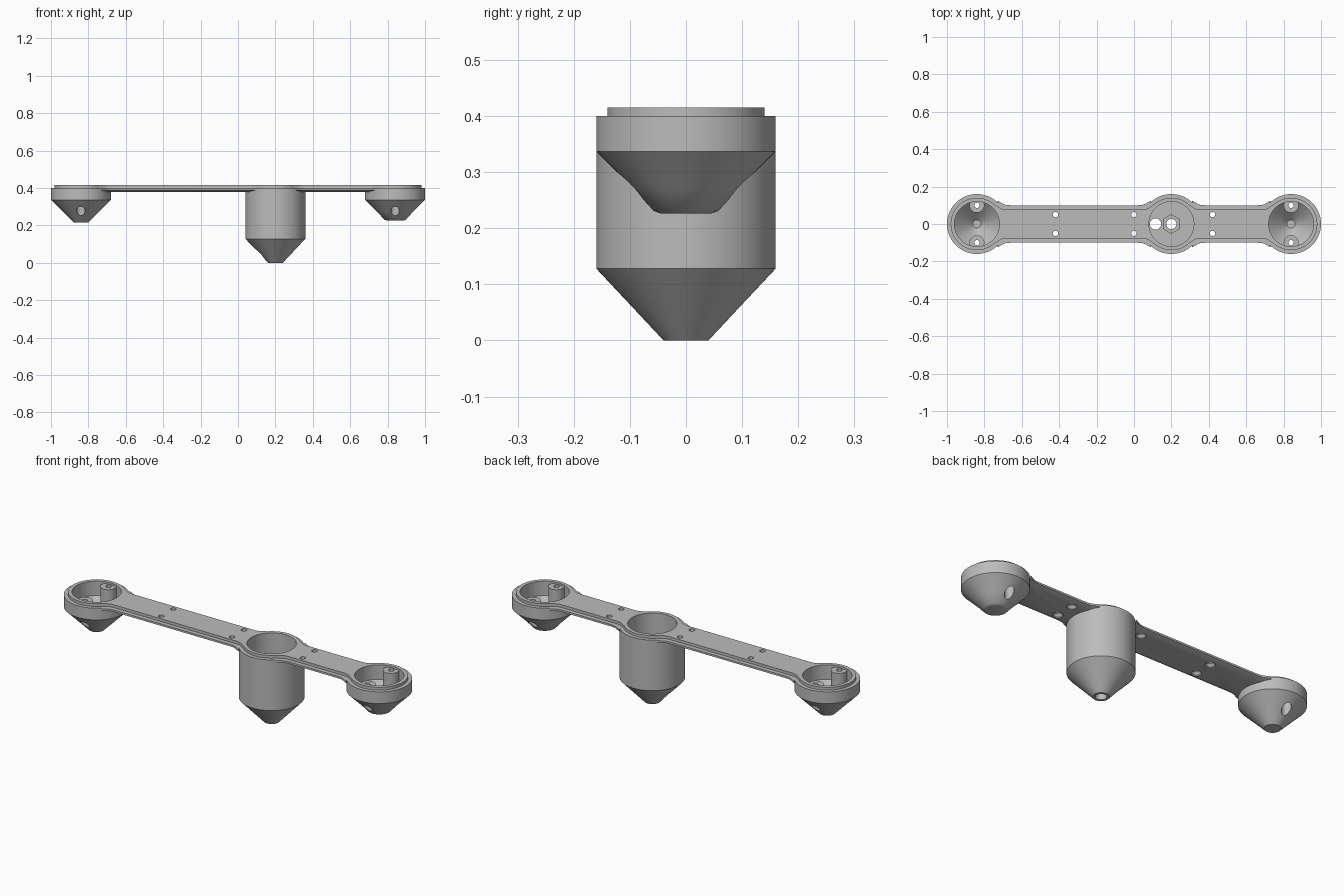
import bpy, bmesh, math

cube = bpy.data.objects.get("Cube")
if cube:
    bpy.data.objects.remove(cube, do_unlink=True)

grey = bpy.data.materials.new("plain grey")
grey.use_nodes = True
COLOUR = (0.5, 0.5, 0.5, 1)
grey.diffuse_color = COLOUR
grey.node_tree.nodes["Principled BSDF"].inputs["Base Color"].default_value = COLOUR

RIM, LEDGE, R = 0.415, 0.40, 0.16
LIP, BORE = 0.14, 0.12
END_X, HUB_X = 0.84, 0.2


def loft(name, rings):
    """Closed solid through a stack of equal-length point loops."""
    bm = bmesh.new()
    loops = [[bm.verts.new(p) for p in ring] for ring in rings]
    n = len(loops[0])
    for a, b in zip(loops, loops[1:]):
        for i in range(n):
            j = (i + 1) % n
            bm.faces.new((a[i], a[j], b[j], b[i]))
    bm.faces.new(loops[0][::-1])
    bm.faces.new(loops[-1])
    bmesh.ops.recalc_face_normals(bm, faces=bm.faces)
    mesh = bpy.data.meshes.new(name)
    bm.to_mesh(mesh)
    bm.free()
    mesh.materials.append(grey)
    ob = bpy.data.objects.new(name, mesh)
    bpy.context.collection.objects.link(ob)
    return ob


def turned(name, x, y, profile, sides=96):
    """Solid of revolution from (radius, height) pairs, bottom to top."""
    turn = [math.tau * (i + 0.5) / sides for i in range(sides)]
    return loft(name, [[(x + r * math.cos(t), y + r * math.sin(t), z) for t in turn]
                       for r, z in profile])


def rod(x, y, r, low, high, sides=32):
    return turned("cutter", x, y, [(r, low), (r, high)], sides)


def boolean(ob, cutters, operation="DIFFERENCE"):
    bpy.context.view_layer.objects.active = ob
    for cutter in cutters:
        mod = ob.modifiers.new("cut", "BOOLEAN")
        mod.operation, mod.solver, mod.object = operation, "EXACT", cutter
        bpy.ops.object.modifier_apply(modifier=mod.name)
        bpy.data.objects.remove(cutter, do_unlink=True)


def finish(ob):
    bpy.ops.object.select_all(action="DESELECT")
    ob.select_set(True)
    bpy.context.view_layer.objects.active = ob
    bpy.ops.object.shade_smooth_by_angle(angle=math.radians(30))


# End cups: conical underside, hollow, with two screw bosses
def end_cup(name, x, underside):
    cup = turned(name, x, 0, underside + [(R, 0.337), (R, LEDGE), (LIP, LEDGE), (LIP, RIM)])
    cavity = turned("cavity", x, 0, [(0.022, 0.243), (BORE, 0.337), (BORE, 0.5)])
    boolean(cavity, [rod(x, s * 0.1, 0.04, 0.2, 0.405) for s in (-1, 1)])
    holes = [cavity]
    for s in (-1, 1):
        holes += [rod(x, s * 0.1, 0.014, 0.1, 0.6), rod(x, s * 0.1, 0.023, 0.1, 0.34)]
    boolean(cup, holes)
    finish(cup)


end_cup("right_end_cup", -END_X, [(0.04, 0.216)])
end_cup("left_end_cup", END_X, [(0.045, 0.226), (0.058, 0.231), (0.095, 0.272)])

# Hub: deep tube on a cone, with nut pocket, centre bore and side drain
hub = turned("hub", HUB_X, 0, [(0.04, 0), (R, 0.128), (R, LEDGE), (LIP, LEDGE), (LIP, RIM)])
boolean(hub, [rod(HUB_X, 0, BORE, 0.14, 0.6, 96),
              rod(HUB_X, 0, 0.05, 0.08, 0.2, 6),
              rod(HUB_X, 0, 0.027, -0.1, 0.2),
              rod(HUB_X - 0.085, 0, 0.03, -0.1, 0.2)])
finish(hub)


# Arms: flared strips with a raised centre and chamfered underside
def strip(name, x0, x1, levels):
    rings = []
    for half, radius, z in levels:
        outline = []
        for off, wide in ((0.7, 0.76), (0.8, 0.5), (0.875, 0.25), (0.98, 0.06), (1.14, 0)):
            outline.append((off * radius, half + wide * (radius - half) * 0.5))
        lower = [(x0 + o, -w) for o, w in outline] + [(x1 - o, -w) for o, w in outline[::-1]]
        loop = lower + [(px, -py) for px, py in lower[::-1]]
        rings.append([(px, py, z) for px, py in loop])
    return loft(name, rings)


def arm(name, x0, x1, screw_xs):
    body = strip(name, x0, x1, [(0.075, 0.14, 0.378), (0.1, R, 0.39), (0.1, R, LEDGE)])
    top = strip("raised_strip", x0, x1, [(0.077, LIP, 0.39), (0.077, LIP, RIM)])
    boolean(body, [top], "UNION")
    cutters = [rod(x, 0, 0.13, 0.2, 0.6, 96) for x in (x0, x1)]
    for x in screw_xs:
        for y in (-0.05, 0.05):
            cutters.append(turned("countersink", x, y,
                                  [(0.025, 0.37), (0.025, 0.382), (0.014, 0.395), (0.014, 0.5)], 32))
    boolean(body, cutters)
    finish(body)


arm("long_arm", -END_X, HUB_X, (-0.42, 0))
arm("short_arm", HUB_X, END_X, (0.42,))
